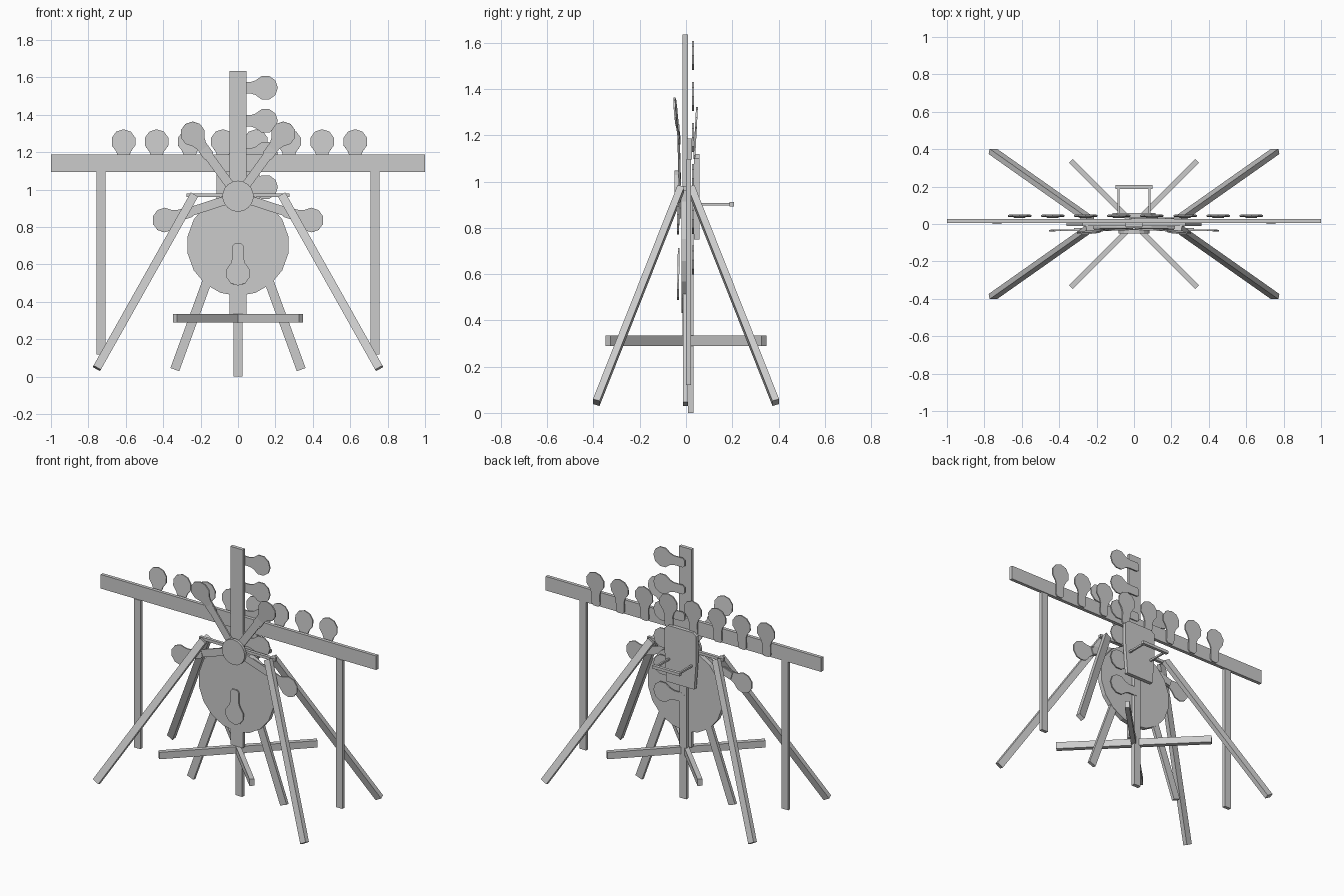
import bpy, math
from math import sin, cos, pi, radians
from mathutils import Matrix, Vector

if "Cube" in bpy.data.objects:
    bpy.data.objects.remove(bpy.data.objects["Cube"])


def make(name, verts, faces, mat=None):
    me = bpy.data.meshes.new(name)
    me.from_pydata(verts, [], faces)
    if mat:
        me.transform(mat)
    ob = bpy.data.objects.new(name, me)
    bpy.context.collection.objects.link(ob)
    return ob


def plate(name, outline, y0, y1, mat=None):
    """Extrude an anticlockwise xz outline between two depths."""
    n = len(outline)
    verts = [(x, y0, z) for x, z in outline] + [(x, y1, z) for x, z in outline]
    faces = [list(range(n)), list(range(2 * n - 1, n - 1, -1))]
    faces += [[i, i + n, (i + 1) % n + n, (i + 1) % n] for i in range(n)]
    return make(name, verts, faces, mat)


def box(name, x0, x1, y0, y1, z0, z1):
    return plate(name, [(x0, z0), (x1, z0), (x1, z1), (x0, z1)], y0, y1)


def beam(name, p, q, w, d):
    """Rectangular bar from p to q; d is the depth nearest the y axis."""
    p, q = Vector(p), Vector(q)
    up = (q - p).normalized()
    side = Vector((0, 1, 0)).cross(up).normalized()
    dep = up.cross(side)
    m = Matrix((side, dep, up)).transposed().to_4x4()
    m.translation = p
    h = (q - p).length
    return plate(name, [(-w / 2, 0), (w / 2, 0), (w / 2, h), (-w / 2, h)],
                 -d / 2, d / 2, m)


def disc(name, z, r, n, y0, y1):
    pts = [(r * cos(2 * pi * (i + .5) / n), z + r * sin(2 * pi * (i + .5) / n))
           for i in range(n)]
    return plate(name, pts, y0, y1)


def paddle(name, x, y, z, angle, tilt=0):
    """Round head centred at (x, z) with a neck; angle turns it from upright."""
    r, w = .066, .03
    pts = [(r * cos(radians(a)), r * sin(radians(a)))
           for a in range(-54, 235, 36)]
    pts += [(-w, -.08), (-w, -.145), (-w * .6, -.16), (w * .6, -.16),
            (w, -.145), (w, -.08)]
    m = (Matrix.Translation((x, y, z)) @ Matrix.Rotation(radians(angle), 4, 'Y')
         @ Matrix.Rotation(radians(tilt), 4, 'X'))
    return plate(name, pts, -.004, .004, m)


# Mast, rear post and cross bar
box("mast", -.045, .045, -.015, .008, .335, 1.635)
box("rear_post", -.025, .025, .008, .033, 0, .95)
box("cross_bar", -1, 1, .005, .027, 1.095, 1.187)
for s in (-1, 1):
    box("bar_support", s * .733 - .024, s * .733 + .024, .001, .022, .12, 1.095)

# Paddles along the cross bar and mast
for i in range(8):
    paddle("bar_paddle", -.612 + .177 * i, .044, 1.257, 0, -3)
for i in range(6):
    paddle("mast_paddle", .147, .03, 1.545 - .177 * i, 90)

# Big round plate with splayed struts
disc("round_plate", .705, .273, 18, -.02, .01)
for s in (-1, 1):
    beam("splayed_strut", (s * .338, -.002, .038), (s * .12, -.002, .635), .05, .02)

# Front hub with star of paddles
hub = .965
disc("hub", hub, .083, 18, -.05, -.03)
for a in (36, 108, 180, 252, 324):
    dx, dz = sin(radians(a)), cos(radians(a))
    upper = dz > .5
    paddle("star_paddle", dx * .412, -.044 if upper else -.034,
           hub + dz * .412, a, 6 if upper else 1)
    if a != 180:
        beam("star_arm", (dx * .04, -.027, hub + dz * .04),
             (dx * .33, -.033 if upper else -.027, hub + dz * .33), .048, .01)

# Four trestle legs and the rod joining them
box("leg_rod", -.275, .275, -.01, .01, .962, .98)
for sx in (-1, 1):
    for sy in (-1, 1):
        beam("trestle_leg", (sx * .755, sy * .388, .045),
             (sx * .235, sy * .022, .97), .045, .03)

# Diagonal floor cross
for s in (-1, 1):
    beam("diagonal_brace", (-.338, -s * .338, .312), (.338, s * .338, .312), .045, .03)

# Back panel with handle
plate("back_panel", [(-.1, .75), (.1, .75), (.115, .95), (.115, 1.1), (.09, 1.12),
                     (-.09, 1.12), (-.115, 1.1), (-.115, .95)], .034, .058)
for s in (-1, 1):
    box("handle_arm", s * .083 - .006, s * .083 + .006, .05, .195, .896, .908)
box("handle_grip", -.1, .1, .188, .208, .893, .912)
